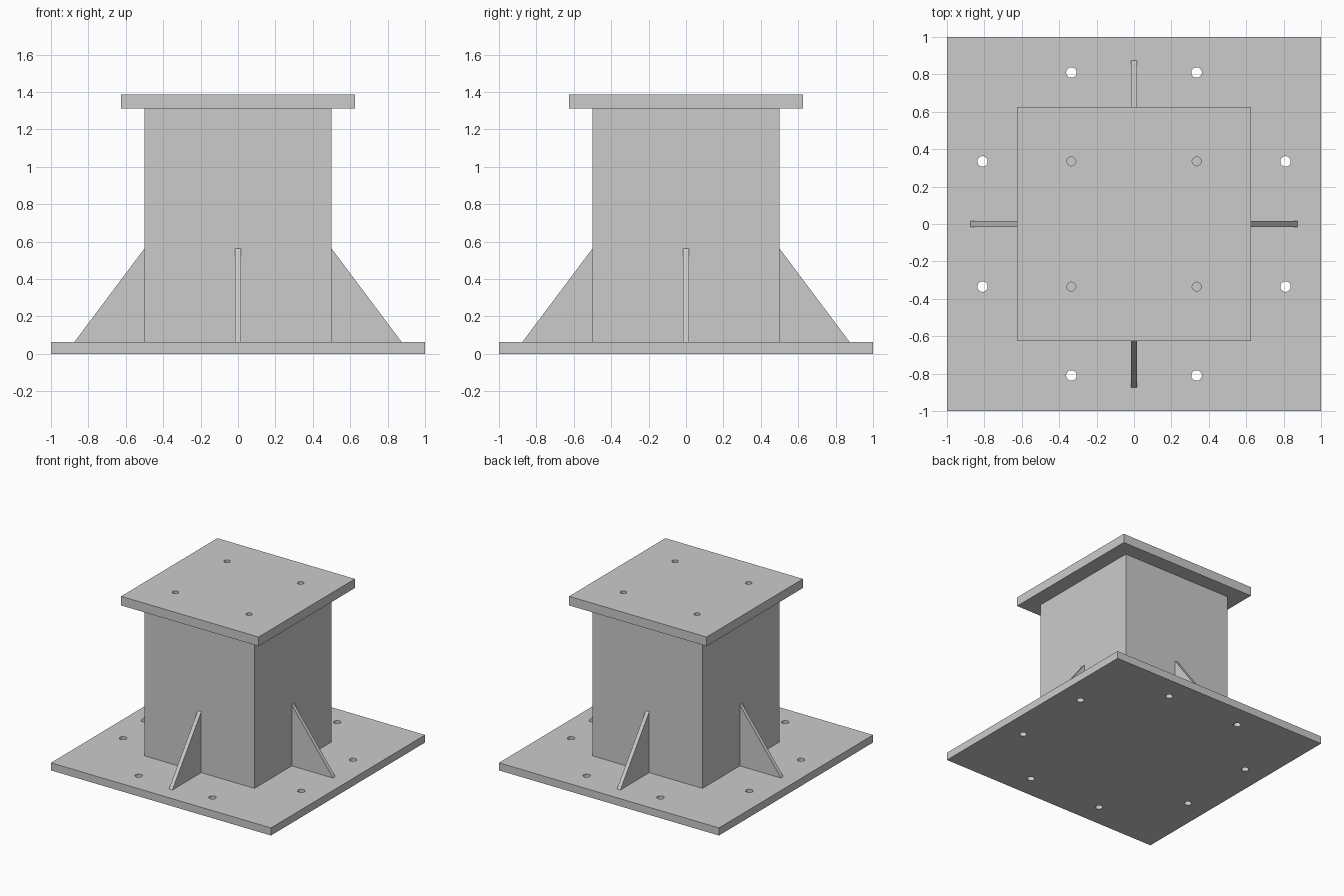
import bpy, bmesh, math
from mathutils import Matrix, Vector

if "Cube" in bpy.data.objects:
    bpy.data.objects.remove(bpy.data.objects["Cube"])


def make_object(name, bm):
    bmesh.ops.recalc_face_normals(bm, faces=bm.faces)
    mesh = bpy.data.meshes.new(name)
    bm.to_mesh(mesh)
    bm.free()
    obj = bpy.data.objects.new(name, mesh)
    bpy.context.collection.objects.link(obj)
    return obj


def box(name, width, z0, z1):
    bm = bmesh.new()
    mat = Matrix.Translation((0, 0, (z0 + z1) / 2)) @ Matrix.Diagonal((width, width, z1 - z0, 1))
    bmesh.ops.create_cube(bm, size=1, matrix=mat)
    return make_object(name, bm)


def drill(plate, points, radius, z):
    # all bolt holes of a plate share one cutter
    bm = bmesh.new()
    for x, y in points:
        bmesh.ops.create_cone(bm, cap_ends=True, segments=32, radius1=radius, radius2=radius,
                              depth=0.3, matrix=Matrix.Translation((x, y, z)))
    cutter = make_object(plate.name + "_hole_cutter", bm)
    cutter.hide_render = True
    mod = plate.modifiers.new("holes", 'BOOLEAN')
    mod.operation = 'DIFFERENCE'
    mod.solver = 'EXACT'
    mod.object = cutter
    bpy.ops.object.select_all(action='DESELECT')
    bpy.context.view_layer.objects.active = plate
    plate.select_set(True)
    bpy.ops.object.modifier_apply(modifier=mod.name)
    bpy.data.objects.remove(cutter)
    bpy.ops.object.shade_smooth_by_angle(angle=math.radians(30))


BASE_TOP, COLUMN_TOP, TOP = 0.0625, 1.3125, 1.3875
SIGNS = [(sx, sy) for sx in (-1, 1) for sy in (-1, 1)]

# base plate with two bolt holes along each side
base = box("base_plate", 2.0, 0, BASE_TOP)
base_holes = [(sx * a, sy * b) for sx, sy in SIGNS for a, b in ((0.335, 0.81), (0.81, 0.335))]
drill(base, base_holes, 0.028, BASE_TOP / 2)

# square column
box("column", 1.0, BASE_TOP, COLUMN_TOP)

# top plate with four bolt holes
top = box("top_plate", 1.25, COLUMN_TOP, TOP)
drill(top, [(sx * 0.335, sy * 0.335) for sx, sy in SIGNS], 0.024, (COLUMN_TOP + TOP) / 2)

# triangular gussets, one per column face
for i, side in enumerate(("right", "back", "left", "front")):
    bm = bmesh.new()
    profile = [(0.5, BASE_TOP), (0.875, BASE_TOP), (0.5, 0.5625)]
    face = bm.faces.new([bm.verts.new((x, -0.0155, z)) for x, z in profile])
    ext = bmesh.ops.extrude_face_region(bm, geom=[face])
    moved = [v for v in ext["geom"] if isinstance(v, bmesh.types.BMVert)]
    bmesh.ops.translate(bm, verts=moved, vec=Vector((0, 0.031, 0)))
    bm.transform(Matrix.Rotation(i * math.pi / 2, 4, 'Z'))
    make_object("gusset_" + side, bm)
